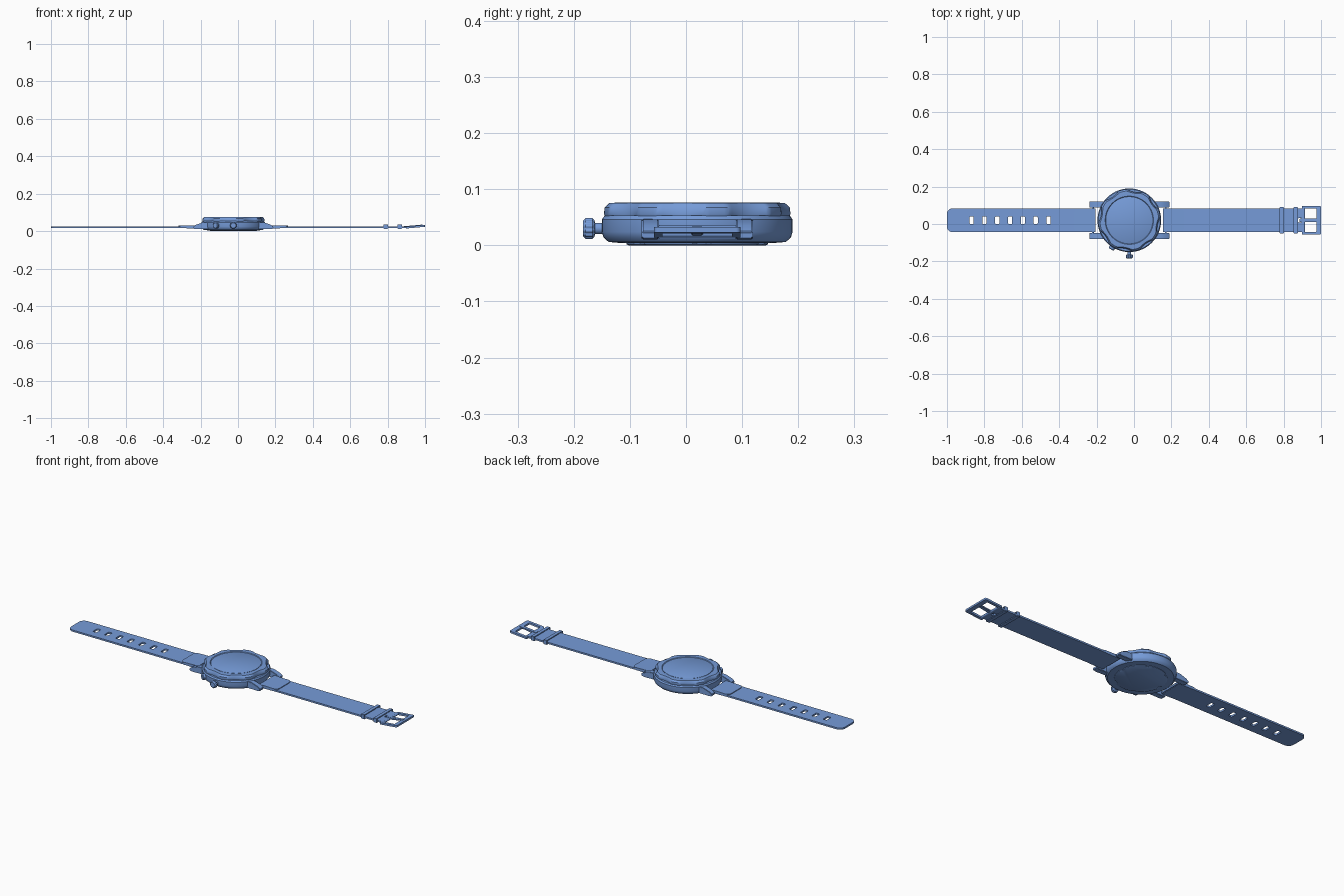
import bpy, bmesh, math
from mathutils import Matrix, Vector

if "Cube" in bpy.data.objects:
    bpy.data.objects.remove(bpy.data.objects["Cube"])

CX, CY = -0.025, 0.02      # centre of the watch case

blue = bpy.data.materials.new("steel_blue")
blue.use_nodes = True
blue.diffuse_color = (0.18, 0.33, 0.69, 1)
blue.node_tree.nodes["Principled BSDF"].inputs["Base Color"].default_value = (0.18, 0.33, 0.69, 1)


def finish(obj, angle=35):
    """Give an object its colour and smooth shading with sharp edges."""
    obj.data.materials.clear()
    obj.data.materials.append(blue)
    bpy.ops.object.select_all(action="DESELECT")
    obj.select_set(True)
    bpy.context.view_layer.objects.active = obj
    bpy.ops.object.shade_smooth_by_angle(angle=math.radians(angle))
    return obj


def from_bmesh(name, bm, matrix=Matrix()):
    bmesh.ops.recalc_face_normals(bm, faces=bm.faces)
    mesh = bpy.data.meshes.new(name)
    bm.to_mesh(mesh)
    bm.free()
    obj = bpy.data.objects.new(name, mesh)
    bpy.context.collection.objects.link(obj)
    obj.matrix_world = matrix
    return finish(obj)


def lathe(name, profile, matrix, inset=lambda a: 0, n=96):
    """Turn (radius, z) points about z; inset() carves the radius by angle."""
    bm = bmesh.new()
    rings = []
    for r, z, carve in profile:
        ring = []
        for i in range(n):
            a = math.tau * i / n
            rr = r - carve * inset(a)
            ring.append(bm.verts.new((rr * math.cos(a), rr * math.sin(a), z)))
        rings.append(ring)
    for low, high in zip(rings, rings[1:]):
        for i in range(n):
            j = (i + 1) % n
            bm.faces.new((low[i], low[j], high[j], high[i]))
    bm.faces.new(rings[0])
    bm.faces.new(rings[-1])
    return from_bmesh(name, bm, matrix)


def rounded(x0, x1, y0, y1, radii):
    """Rounded rectangle; radii are for the low-x and high-x ends."""
    pts = []
    for sx, sy, start in ((1, 1, 0), (-1, 1, 90), (-1, -1, 180), (1, -1, 270)):
        r = radii[1] if sx > 0 else radii[0]
        cx = x1 - r if sx > 0 else x0 + r
        cy = y1 - r if sy > 0 else y0 + r
        for k in range(7):
            a = math.radians(start + 15 * k)
            pts.append((cx + r * math.cos(a), cy + r * math.sin(a)))
    return pts


def plate(name, loops, z0, z1):
    """Flat plate from an outline and holes."""
    curve = bpy.data.curves.new(name, "CURVE")
    curve.dimensions, curve.fill_mode = "2D", "BOTH"
    curve.extrude = (z1 - z0) / 2
    for pts in loops:
        spline = curve.splines.new("POLY")
        spline.points.add(len(pts) - 1)
        for p, (x, y) in zip(spline.points, pts):
            p.co = (x, y, 0, 1)
        spline.use_cyclic_u = True
    obj = bpy.data.objects.new(name, curve)
    bpy.context.collection.objects.link(obj)
    obj.location = (0, 0, (z0 + z1) / 2)
    bpy.ops.object.select_all(action="DESELECT")
    obj.select_set(True)
    bpy.context.view_layer.objects.active = obj
    bpy.ops.object.convert(target="MESH")
    return finish(bpy.context.object)


def prism(name, xz, y0, y1):
    """Side profile in x and z, extruded along y, with softened edges."""
    bm = bmesh.new()
    face = bm.faces.new([bm.verts.new((x, y0, z)) for x, z in xz])
    ext = bmesh.ops.extrude_face_region(bm, geom=[face])["geom"]
    bmesh.ops.translate(bm, vec=(0, y1 - y0, 0),
                        verts=[v for v in ext if isinstance(v, bmesh.types.BMVert)])
    bmesh.ops.bevel(bm, geom=bm.edges[:], offset=0.002, segments=2, affect="EDGES")
    return from_bmesh(name, bm)


def rod(name, a, b, radius):
    a, b = Vector(a), Vector(b)
    rot = (b - a).to_track_quat("Z", "Y").to_matrix().to_4x4()
    length = (b - a).length
    return lathe(name, [(radius, 0, 0), (radius, length, 0)],
                 Matrix.Translation(a) @ rot, n=20)


# Case body, bezel, glass and case back
centre = Matrix.Translation((CX, CY, 0))
lathe("case_body", [(0.135, 0.004, 0), (0.158, 0.006, 0), (0.167, 0.014, 0), (0.17, 0.024, 0),
                    (0.17, 0.046, 0), (0.165, 0.053, 0), (0.15, 0.053, 0)], centre)


def scallop(a):
    """Eight hollows around the bezel, each 30 degrees wide."""
    off = (math.degrees(a) + 10 + 22.5) % 45 - 22.5
    return max(0, 1 - (off / 15.5) ** 2)


lathe("bezel", [(0.164, 0.05, 0.012), (0.167, 0.056, 0.014), (0.166, 0.067, 0.015), (0.157, 0.0755, 0.01),
                (0.145, 0.076, 0), (0.129, 0.076, 0), (0.126, 0.073, 0)], centre, scallop, 192)
lathe("glass", [(0.124, 0.07, 0), (0.124, 0.0745, 0), (0.122, 0.0755, 0)], centre)
lathe("case_back", [(0.122, 0, 0.008), (0.126, 0.002, 0.008), (0.126, 0.006, 0.008)], centre,
      lambda a: 1 if math.degrees(a) % 60 < 10 else 0)

# Crown with grip ridges, and the valve button beside it
outward = Matrix.Rotation(math.pi / 2, 4, "X")
lathe("crown", [(0.010, 0, 0), (0.010, 0.014, 0), (0.015, 0.015, 0.001), (0.019, 0.019, 0.002),
                (0.019, 0.031, 0.002), (0.014, 0.036, 0)],
      Matrix.Translation((CX, CY - 0.168, 0.03)) @ outward, lambda a: 0.5 + 0.5 * math.cos(12 * a))
turn = Matrix.Rotation(math.radians(-32), 4, "Z")
lathe("valve_button", [(0.016, 0, 0), (0.016, 0.016, 0), (0.013, 0.019, 0)],
      centre @ turn @ Matrix.Translation((0, -0.165, 0.03)) @ outward, n=32)

# Lugs, spring bars and end pads on both sides of the case
for sx, side in ((1, "left"), (-1, "right")):
    for sy, end in ((1, "back"), (-1, "front")):
        shape = [(0.10, 0.012), (0.195, 0.010), (0.213, 0.013), (0.214, 0.024),
                 (0.20, 0.034), (0.165, 0.046), (0.10, 0.048)]
        prism(f"{side}_{end}_lug", [(CX + sx * x, z) for x, z in shape],
              CY + sy * 0.069, CY + sy * 0.099)
    bar_x = CX + sx * 0.195
    rod(f"{side}_spring_bar", (bar_x, CY - 0.08, 0.023), (bar_x, CY + 0.08, 0.023), 0.005)
    pad = plate(f"{side}_strap_pad",
                [rounded(0.185, 0.292, -0.064, 0.064, (0.003, 0.022))], 0.014, 0.031)
    # The pad thins toward the strap
    for v in pad.data.vertices:
        t = (v.co.x - 0.185) / 0.107
        v.co.z *= 1 - 0.25 * t
    pad.location.x, pad.location.y = CX, CY
    if sx < 0:
        pad.data.transform(Matrix.Rotation(math.pi, 4, "Z"))

# Hole strap and buckle strap
holes = [rounded(x - 0.011, x + 0.011, CY - 0.02, CY + 0.02, (0.005, 0.005))
         for x in [-0.868 + 0.0685 * i for i in range(7)]]
S0, S1 = CY - 0.064, CY + 0.064
plate("hole_strap", [rounded(-1, -0.205, S0, S1, (0.03, 0.003))] + holes, 0.016, 0.025)
slot = rounded(0.878, 0.897, CY - 0.011, CY + 0.011, (0.003, 0.003))
plate("buckle_strap", [rounded(0.155, 0.908, S0, S1, (0.003, 0.004)), slot], 0.016, 0.025)

# Keeper loops wrapped around the strap
for i, x in enumerate((0.79, 0.865)):
    for label, z in (("top", 0.031), ("bottom", 0.011)):
        prism(f"keeper_{i + 1}_{label}", [(x - 0.011, z), (x + 0.011, z), (x + 0.011, z + 0.005),
                                         (x - 0.011, z + 0.005)], S0 - 0.006, S1 + 0.006)
    for sy, label in ((1, "back"), (-1, "front")):
        prism(f"keeper_{i + 1}_{label}", [(x - 0.011, 0.011), (x + 0.011, 0.011), (x + 0.011, 0.036),
                                         (x - 0.011, 0.036)], CY + sy * 0.065, CY + sy * 0.070)

# Buckle frame, tilted up toward its outer end, with pin and tongue
frame = plate("buckle_frame", [rounded(0.897, 1.0, CY - 0.077, CY + 0.077, (0.004, 0.008)),
                               rounded(0.908, 0.977, CY - 0.062, CY + 0.062, (0.003, 0.005))], 0.014, 0.024)
for v in frame.data.vertices:
    v.co.z += 0.09 * (v.co.x - 0.9)
rod("buckle_pin", (0.908, CY - 0.074, 0.02), (0.908, CY + 0.074, 0.02), 0.006)
prism("buckle_tongue", [(0.885, 0.021), (0.91, 0.017), (0.988, 0.029), (0.988, 0.035),
                        (0.91, 0.028), (0.885, 0.027)], CY - 0.010, CY + 0.010)
